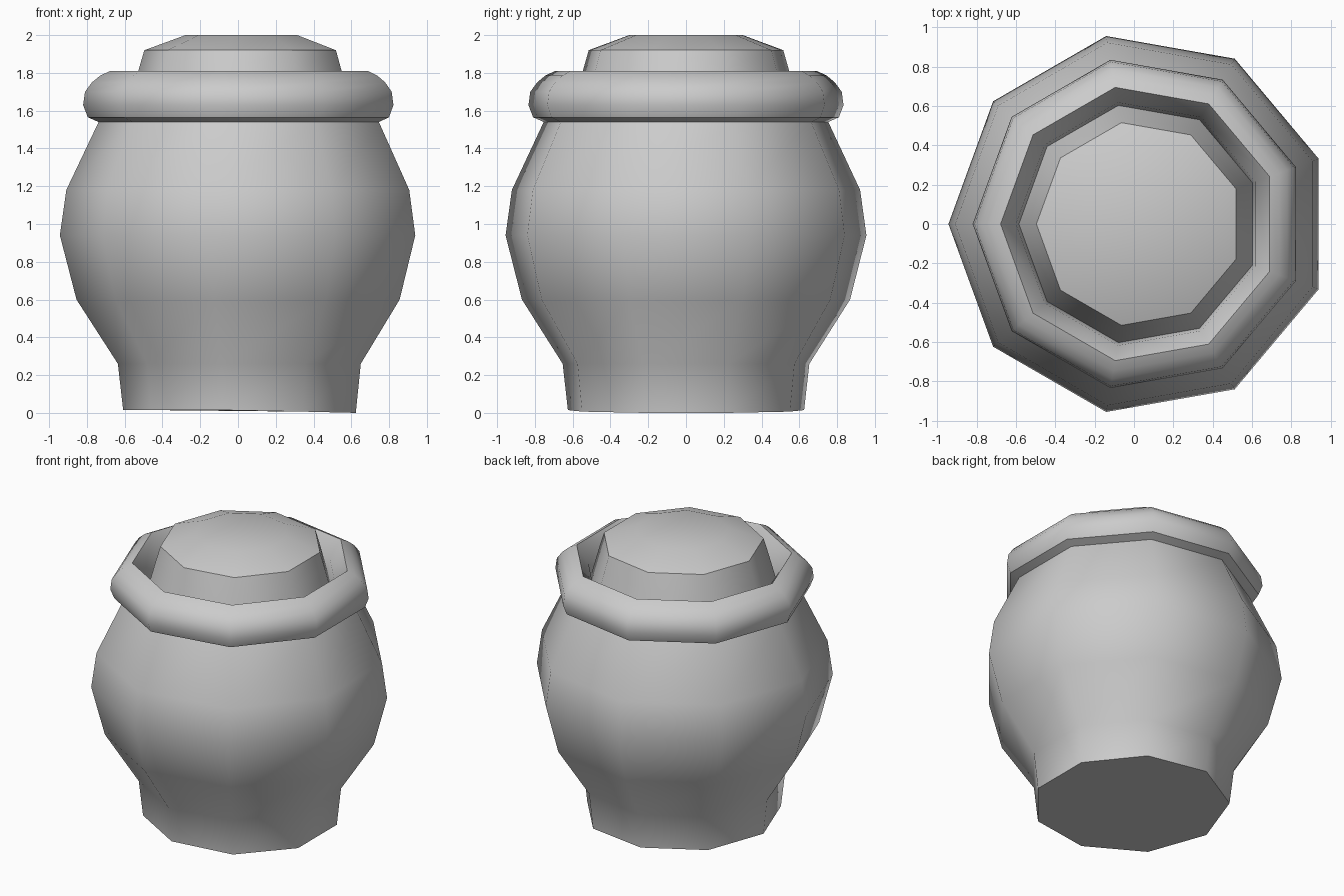
import bpy, bmesh, math

if "Cube" in bpy.data.objects:
    bpy.data.objects.remove(bpy.data.objects["Cube"])

SIDES = 9
CENTRE_X = 0.027  # a nonagon's bounding box centre is offset from its axis


def lathe(name, profile, cap_start, cap_end, foot_drop=False):
    """Spin (radius, z) points into a nine-sided solid."""
    bm = bmesh.new()
    rings = []
    for r, z in profile:
        ring = []
        for i in range(SIDES):
            a = math.radians(20 + 360 / SIDES * i)
            ring.append(bm.verts.new((CENTRE_X + r * math.cos(a), r * math.sin(a), z)))
        rings.append(ring)
    for lo, hi in zip(rings, rings[1:]):
        for i in range(SIDES):
            j = (i + 1) % SIDES
            bm.faces.new((lo[i], lo[j], hi[j], hi[i]))
    if cap_start:
        bm.faces.new(rings[0][::-1])
    if cap_end:
        bm.faces.new(rings[-1])
    if foot_drop:
        # the foot dips slightly on the right side
        for v in rings[0]:
            v.co.z = 0.015 - 0.015 * max(0, v.co.x) / 0.625
            v.co.z = max(0, v.co.z)
    mesh = bpy.data.meshes.new(name)
    bm.to_mesh(mesh)
    bm.free()
    ob = bpy.data.objects.new(name, mesh)
    bpy.context.collection.objects.link(ob)
    bpy.ops.object.select_all(action='DESELECT')
    ob.select_set(True)
    bpy.context.view_layer.objects.active = ob
    bpy.ops.object.shade_smooth_by_angle(angle=math.radians(45))
    return ob


# Jar: foot, belly, neck, rounded rim and the recess inside the rim
lathe("jar_body", [
    (0.635, 0.015), (0.663, 0.26), (0.882, 0.60), (0.97, 0.94),
    (0.936, 1.18), (0.765, 1.54),
    (0.822, 1.565), (0.847, 1.63), (0.837, 1.70), (0.80, 1.75), (0.757, 1.785),
    (0.705, 1.81), (0.627, 1.69), (0.612, 1.60),
], True, False, foot_drop=True)

# Lid: tapered plug with a low domed top
lathe("lid", [(0.612, 1.60), (0.555, 1.81), (0.523, 1.92), (0.305, 2.0)], True, True)
